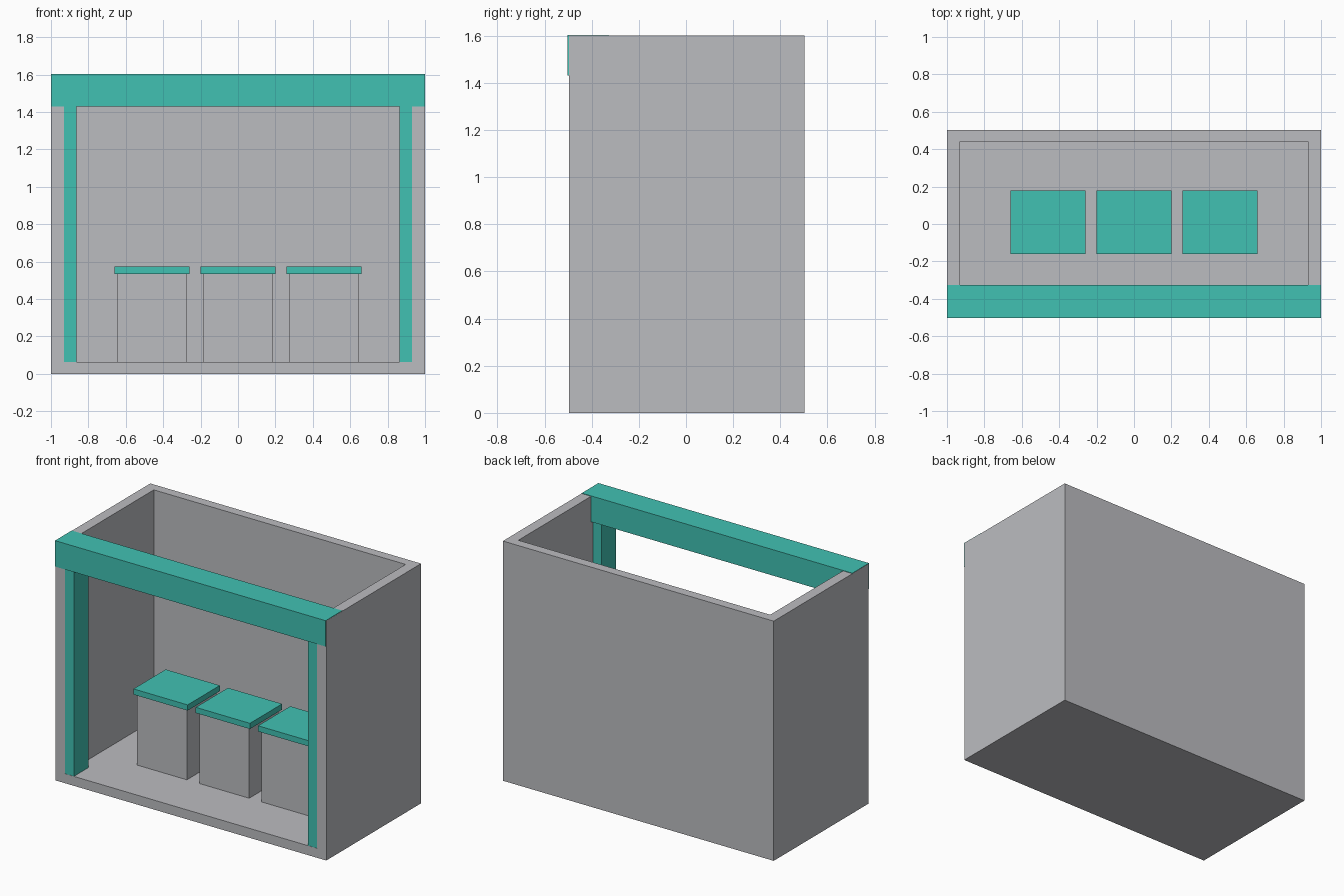
import bpy
import bmesh
from mathutils import Vector

default = bpy.data.objects.get("Cube")
if default:
    bpy.data.objects.remove(default, do_unlink=True)


def material(name, rgb):
    mat = bpy.data.materials.new(name)
    mat.use_nodes = True
    color = (*rgb, 1.0)
    mat.diffuse_color = color
    mat.node_tree.nodes["Principled BSDF"].inputs["Base Color"].default_value = color
    return mat


GREY = material("light grey", (0.50, 0.505, 0.53))
TEAL = material("teal", (0.053, 0.535, 0.45))


def box(name, low, high, mat):
    """Axis-aligned box between two opposite corners."""
    low, high = Vector(low), Vector(high)
    bm = bmesh.new()
    bmesh.ops.create_cube(bm, size=1)
    bmesh.ops.scale(bm, vec=high - low, verts=bm.verts)
    bmesh.ops.translate(bm, vec=(low + high) / 2, verts=bm.verts)
    mesh = bpy.data.meshes.new(name)
    bm.to_mesh(mesh)
    bm.free()
    mesh.materials.append(mat)
    obj = bpy.data.objects.new(name, mesh)
    bpy.context.collection.objects.link(obj)
    return obj


FRONT, BACK = -0.497, 0.503
HEIGHT, FLOOR, INNER = 1.6, 0.063, 0.93

# Shell: floor, back wall and side walls, open at the front and top
shell = box("booth_shell", (-1, FRONT, 0), (1, BACK, HEIGHT), GREY)
cutter = box("shell_cutter", (-INNER, -1, FLOOR), (INNER, 0.44, 2), GREY)
cutter.hide_render = True
cutter.hide_set(True)
cut = shell.modifiers.new("hollow", 'BOOLEAN')
cut.operation = 'DIFFERENCE'
cut.solver = 'EXACT'
cut.object = cutter

# Apply the cut and drop the helper
bpy.context.view_layer.update()
hollow = bpy.data.meshes.new_from_object(
    shell.evaluated_get(bpy.context.evaluated_depsgraph_get()))
shell.modifiers.clear()
shell.data = hollow
bpy.data.objects.remove(cutter, do_unlink=True)

# Front posts, set into the side walls
for side, name in ((-1, "right_post"), (1, "left_post")):
    xs = sorted((side * 0.864, side * 0.95))
    box(name, (xs[0], FRONT + 0.001, 0.03), (xs[1], -0.345, 1.5), TEAL)

# Lintel across the front, standing slightly proud of the shell
box("lintel", (-0.999, -0.503, 1.43), (0.999, -0.327, HEIGHT + 0.003), TEAL)

# Row of three pedestals with overhanging tops
for x, name in ((-0.46, "right"), (0, "middle"), (0.46, "left")):
    box(name + "_pedestal", (x - 0.184, -0.145, 0.05), (x + 0.184, 0.165, 0.54), GREY)
    box(name + "_pedestal_top", (x - 0.2, -0.16, 0.535), (x + 0.2, 0.18, 0.573), TEAL)
